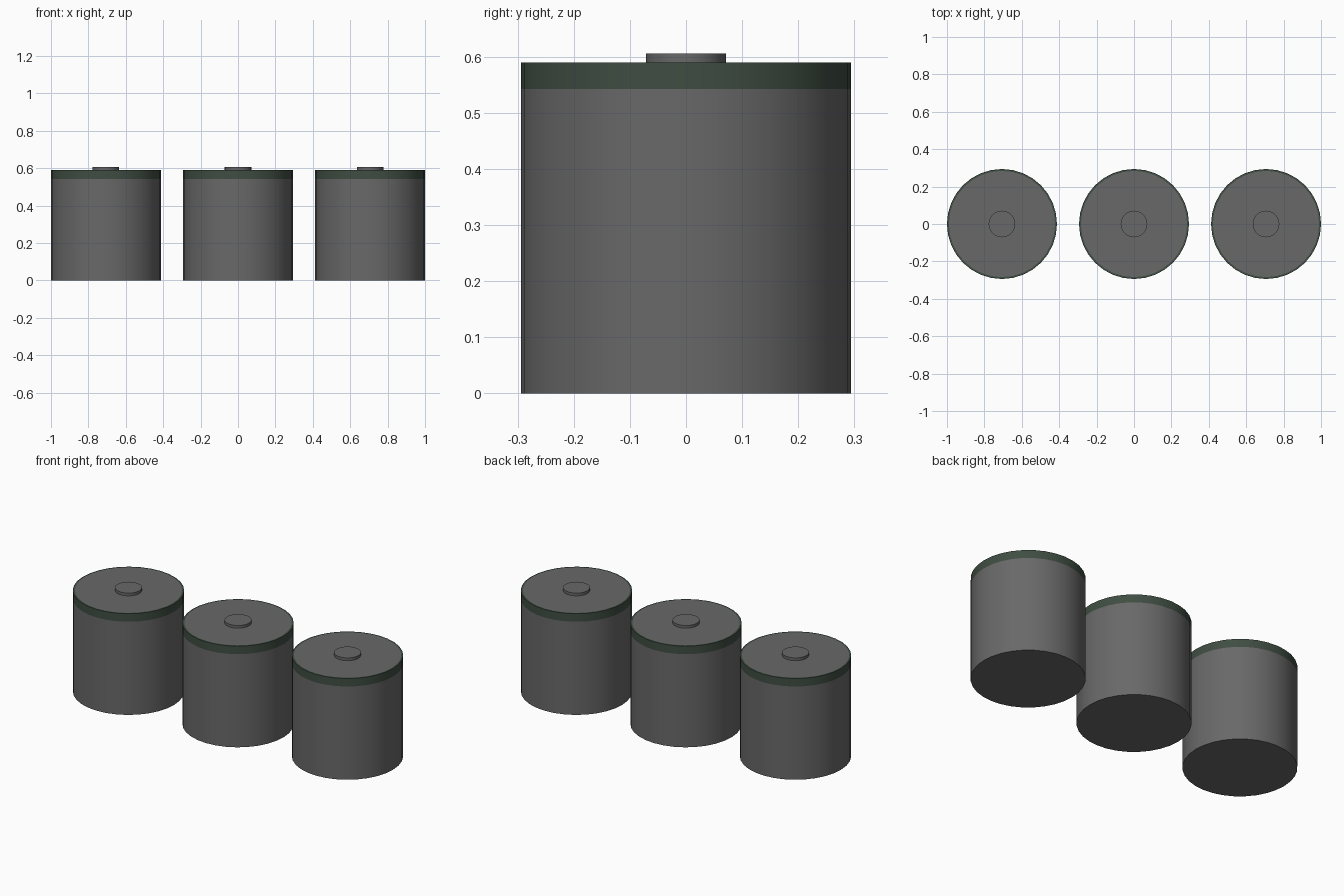
import bpy, bmesh, math

if "Cube" in bpy.data.objects:
    bpy.data.objects.remove(bpy.data.objects["Cube"])

SIDES = 32
R = 0.294          # can radius
SPACING = 0.706    # distance between can centres


def material(name, rgb):
    m = bpy.data.materials.new(name)
    m.diffuse_color = (*rgb, 1)
    m.use_nodes = True
    m.node_tree.nodes["Principled BSDF"].inputs["Base Color"].default_value = m.diffuse_color
    return m


def lathe(name, profile, x, mat):
    """Spin an (r, z) profile about z; a point with r = 0 closes the end."""
    bm = bmesh.new()
    rings = []
    for r, z in profile:
        if r == 0:
            rings.append([bm.verts.new((0, 0, z))] * SIDES)
        else:
            rings.append([bm.verts.new((r * math.cos(2 * math.pi * i / SIDES),
                                        r * math.sin(2 * math.pi * i / SIDES), z))
                          for i in range(SIDES)])
    for a, b in zip(rings, rings[1:]):
        for i in range(SIDES):
            j = (i + 1) % SIDES
            bm.faces.new(dict.fromkeys((a[i], a[j], b[j], b[i])))
    bmesh.ops.recalc_face_normals(bm, faces=bm.faces)
    mesh = bpy.data.meshes.new(name)
    bm.to_mesh(mesh)
    bm.free()
    ob = bpy.data.objects.new(name, mesh)
    ob.location.x = x
    bpy.context.collection.objects.link(ob)
    mesh.materials.append(mat)
    bpy.context.view_layer.objects.active = ob
    ob.select_set(True)
    bpy.ops.object.shade_smooth_by_angle(angle=math.radians(30))
    ob.select_set(False)


grey = material("dark_grey", (0.14, 0.14, 0.14))
green = material("dark_green", (0.05, 0.075, 0.055))

for label, x in (("left", -SPACING), ("middle", 0), ("right", SPACING)):
    # main drum with closed base
    lathe(f"{label}_drum", [(0, 0), (R, 0), (R, 0.543)], x, grey)
    # coloured band with a thin rim on top
    lathe(f"{label}_rim_band", [(R, 0.543), (R, 0.59), (0.284, 0.59)], x, green)
    # lid inside the rim, with the small button in one continuous profile
    lathe(f"{label}_lid_and_button",
          [(0.284, 0.59), (0.071, 0.59), (0.071, 0.606), (0, 0.606)], x, grey)
